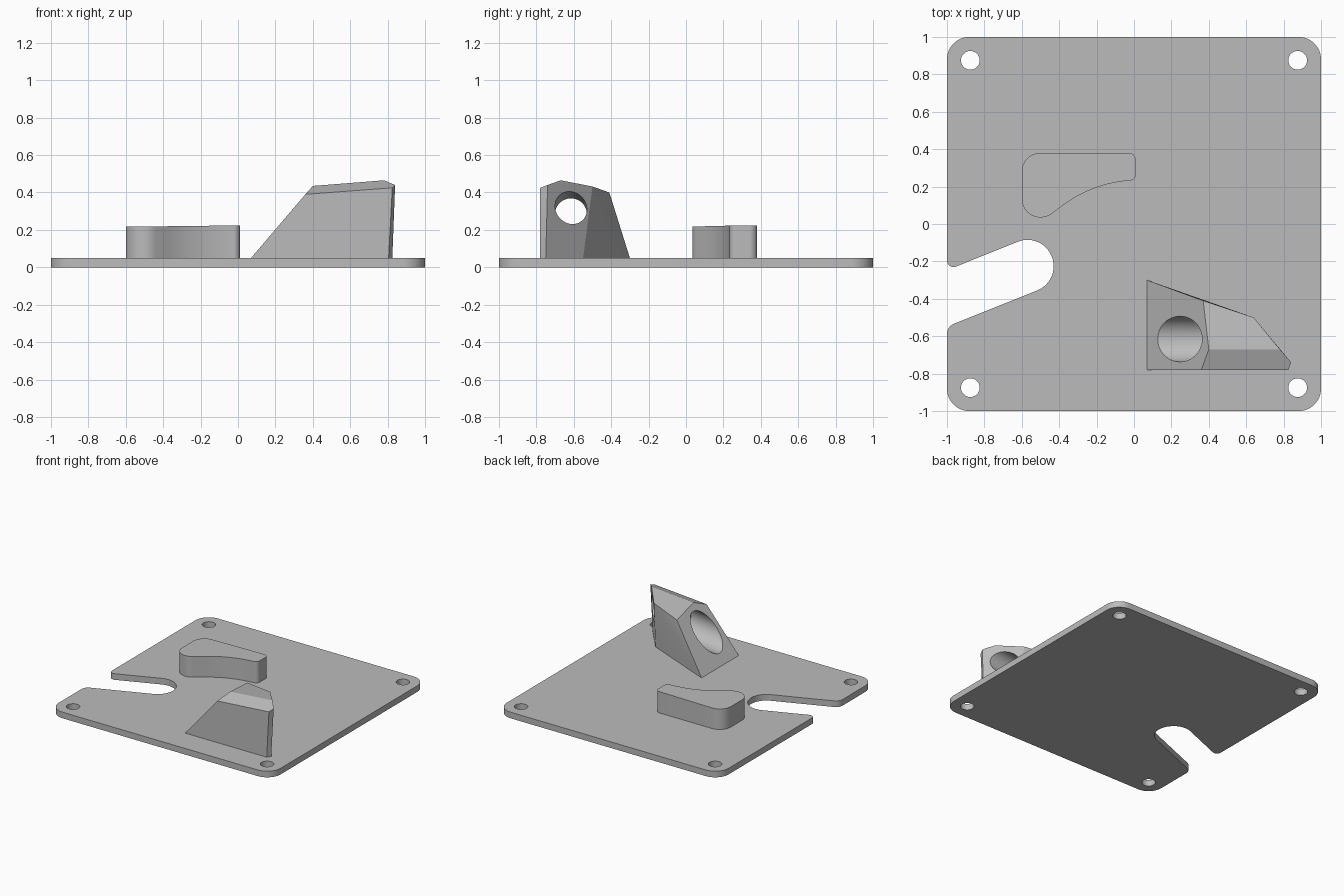
import bpy, bmesh, math
from mathutils import Vector

cube = bpy.data.objects.get("Cube")
if cube:
    bpy.data.objects.remove(cube, do_unlink=True)

grey = bpy.data.materials.new("plain_grey")
grey.use_nodes = True
grey.diffuse_color = (0.5, 0.5, 0.5, 1)
grey.node_tree.nodes["Principled BSDF"].inputs["Base Color"].default_value = (0.5, 0.5, 0.5, 1)


def make_object(name, bm):
    bmesh.ops.recalc_face_normals(bm, faces=bm.faces)
    mesh = bpy.data.meshes.new(name)
    bm.to_mesh(mesh)
    bm.free()
    mesh.materials.append(grey)
    obj = bpy.data.objects.new(name, mesh)
    bpy.context.collection.objects.link(obj)
    return obj


def rounded(corners, steps=14):
    """Replace each (x, y, radius) corner by a tangent arc."""
    pts = []
    for i, (x, y, r) in enumerate(corners):
        c = Vector((x, y))
        a = (Vector(corners[i - 1][:2]) - c).normalized()
        b = (Vector(corners[(i + 1) % len(corners)][:2]) - c).normalized()
        half = a.angle(b) / 2
        centre = c + (a + b).normalized() * r / math.sin(half)
        start = c + a * r / math.tan(half) - centre
        end = c + b * r / math.tan(half) - centre
        sweep = start.angle(end)
        for k in range(steps + 1):
            t = k / steps
            pts.append(centre + (start * math.sin((1 - t) * sweep)
                                 + end * math.sin(t * sweep)) / math.sin(sweep))
    return pts


def extrude_outline(name, pts, z0, top):
    bm = bmesh.new()
    lower = [bm.verts.new((p.x, p.y, z0)) for p in pts]
    upper = [bm.verts.new((p.x, p.y, top(p.x))) for p in pts]
    bm.faces.new(lower)
    bm.faces.new(upper)
    for i in range(len(pts)):
        bm.faces.new((lower[i - 1], lower[i], upper[i], upper[i - 1]))
    return make_object(name, bm)


def cut_cylinder(obj, start, end, radius):
    """Bore a round hole between two points."""
    start, end = Vector(start), Vector(end)
    axis = end - start
    bm = bmesh.new()
    bmesh.ops.create_cone(bm, cap_ends=True, segments=48, radius1=radius,
                          radius2=radius, depth=axis.length)
    cutter = make_object("hole_cutter", bm)
    cutter.hide_render = True
    cutter.rotation_euler = axis.to_track_quat('Z', 'Y').to_euler()
    cutter.location = (start + end) / 2
    mod = obj.modifiers.new("hole", 'BOOLEAN')
    mod.operation, mod.solver, mod.object = 'DIFFERENCE', 'EXACT', cutter
    bpy.context.view_layer.objects.active = obj
    bpy.ops.object.modifier_apply(modifier=mod.name)
    bpy.data.objects.remove(cutter, do_unlink=True)


# Base plate with rounded corners and an angled slot in its right edge
plate = extrude_outline("base_plate", rounded([
    (-1, -1, 0.12), (1, -1, 0.12), (1, 1, 0.12), (-1, 1, 0.12),
    (-1, -0.247, 0.035), (-0.492, -0.043, 0.139),
    (-0.388, -0.303, 0.139), (-1, -0.548, 0.06)]), 0, lambda x: 0.05)

# Four screw holes
for sx in (-1, 1):
    for sy in (-1, 1):
        cut_cylinder(plate, (sx * 0.875, sy * 0.875, -0.1),
                     (sx * 0.875, sy * 0.875, 0.2), 0.05)

# Low curved pad, its top tilted very slightly
pad = extrude_outline("curved_pad", rounded([
    (-0.6, 0.38, 0.1), (-0.6, -0.065, 0.1), (-0.228, 0.214, 0.68),
    (0.01, 0.235, 0.035), (0.01, 0.38, 0.04)]), 0.05,
    lambda x: 0.224 + 0.012 * x)

# Faceted wedge: convex solid through its corners
bm = bmesh.new()
for corner in [
        (0.07, -0.78, 0.05), (0.07, -0.30, 0.05), (0.66, -0.55, 0.05),
        (0.825, -0.75, 0.05), (0.805, -0.78, 0.05),
        (0.36, -0.78, 0.39), (0.40, -0.67, 0.435), (0.37, -0.41, 0.40),
        (0.64, -0.50, 0.432), (0.78, -0.67, 0.465),
        (0.84, -0.74, 0.44), (0.825, -0.78, 0.425)]:
    bm.verts.new(corner)
bmesh.ops.convex_hull(bm, input=bm.verts)
bmesh.ops.dissolve_limit(bm, angle_limit=math.radians(2), verts=bm.verts, edges=bm.edges)
wedge = make_object("faceted_wedge", bm)

# Tilted counterbore and through hole
def on_axis(x):
    return (x, -0.615, 0.255 + 0.13 * (x - 0.245))


cut_cylinder(wedge, on_axis(-0.2), on_axis(0.47), 0.122)
cut_cylinder(wedge, on_axis(0.4), on_axis(1.1), 0.085)

# Smooth curved walls, keep real edges sharp
for obj in (plate, pad, wedge):
    bpy.ops.object.select_all(action='DESELECT')
    obj.select_set(True)
    bpy.context.view_layer.objects.active = obj
    bpy.ops.object.shade_smooth_by_angle(angle=math.radians(15))
